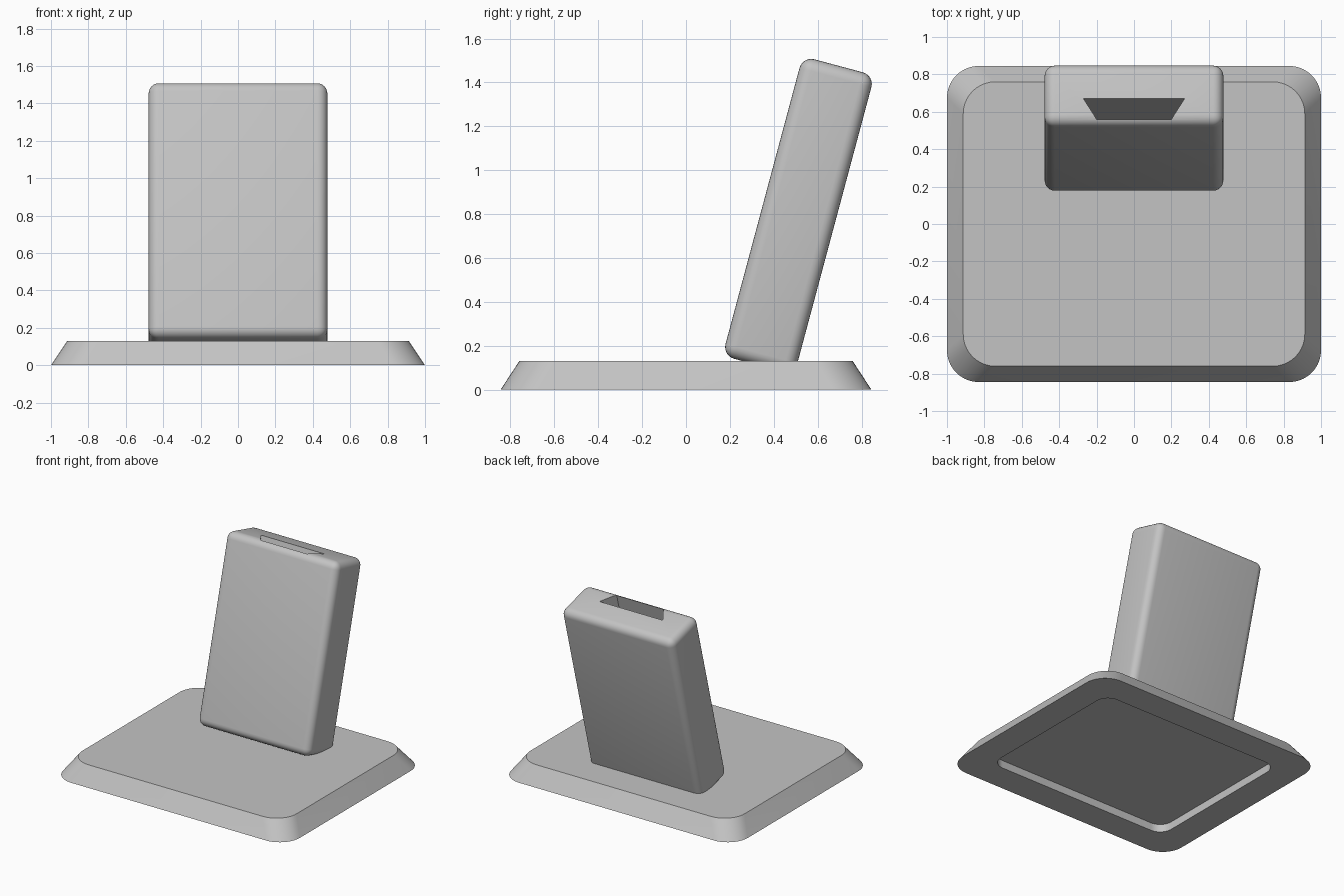
import bpy
import bmesh
import math
from mathutils import Matrix

cube = bpy.data.objects.get("Cube")
if cube:
    bpy.data.objects.remove(cube, do_unlink=True)

grey = bpy.data.materials.new("plain_grey")
grey.use_nodes = True
grey.diffuse_color = (0.55, 0.55, 0.55, 1)
grey.node_tree.nodes["Principled BSDF"].inputs["Base Color"].default_value = grey.diffuse_color


def make_object(name, bm):
    bmesh.ops.recalc_face_normals(bm, faces=bm.faces)
    mesh = bpy.data.meshes.new(name)
    bm.to_mesh(mesh)
    bm.free()
    mesh.materials.append(grey)
    obj = bpy.data.objects.new(name, mesh)
    bpy.context.collection.objects.link(obj)
    return obj


def smooth(obj):
    bpy.ops.object.select_all(action='DESELECT')
    obj.select_set(True)
    bpy.context.view_layer.objects.active = obj
    bpy.ops.object.shade_smooth_by_angle(angle=math.radians(30))


def rounded_ring(bm, half_x, half_y, radius, z, steps=10):
    """Ring of vertices around a rounded rectangle."""
    ring = []
    for corner, (sx, sy) in enumerate([(1, 1), (-1, 1), (-1, -1), (1, -1)]):
        for i in range(steps + 1):
            a = math.pi / 2 * (corner + i / steps)
            ring.append(bm.verts.new((sx * (half_x - radius) + radius * math.cos(a),
                                      sy * (half_y - radius) + radius * math.sin(a), z)))
    return ring


def loft(bm, rings):
    """Join rings in order and cap both ends."""
    for low, high in zip(rings, rings[1:]):
        for i in range(len(low)):
            j = (i + 1) % len(low)
            bm.faces.new((low[i], low[j], high[j], high[i]))
    bm.faces.new(rings[0])
    bm.faces.new(rings[-1])


# Base plate: sloped sides and a shallow recess underneath
bm = bmesh.new()
loft(bm, [rounded_ring(bm, 0.78, 0.625, 0.1, 0.06),
          rounded_ring(bm, 0.78, 0.625, 0.1, 0),
          rounded_ring(bm, 1, 0.845, 0.17, 0),
          rounded_ring(bm, 0.913, 0.76, 0.17, 0.13)])
smooth(make_object("base_plate", bm))

# Leaning upright: rounded block, origin at its lower front edge
width, depth, height = 0.956, 0.339, 1.413
lean = Matrix.Translation((0, 0.166, 0.155)) @ Matrix.Rotation(math.radians(-15), 4, 'X')
bm = bmesh.new()
bmesh.ops.create_cube(bm, size=1, matrix=Matrix.Translation((0, depth / 2, height / 2))
                      @ Matrix.Diagonal((width, depth, height, 1)))
bmesh.ops.bevel(bm, geom=bm.edges[:], offset=0.055, segments=6, profile=0.5, affect='EDGES')
upright = make_object("upright", bm)
upright.matrix_world = lean

# Dovetail slot cut down from the top of the upright
bm = bmesh.new()
outline = [(-0.2, 0.03), (0.2, 0.03), (0.27, 0.143), (-0.27, 0.143)]
loft(bm, [[bm.verts.new((x, y, z)) for x, y in outline] for z in (height - 1, height + 0.1)])
cutter = make_object("slot_cutter", bm)
cutter.matrix_world = lean
cutter.hide_render = True

smooth(upright)
cut = upright.modifiers.new("slot", 'BOOLEAN')
cut.operation = 'DIFFERENCE'
cut.solver = 'EXACT'
cut.object = cutter
bpy.context.view_layer.update()
bpy.ops.object.modifier_move_to_index(modifier=cut.name, index=0)
bpy.ops.object.modifier_apply(modifier=cut.name)
bpy.data.objects.remove(cutter, do_unlink=True)
smooth(upright)
